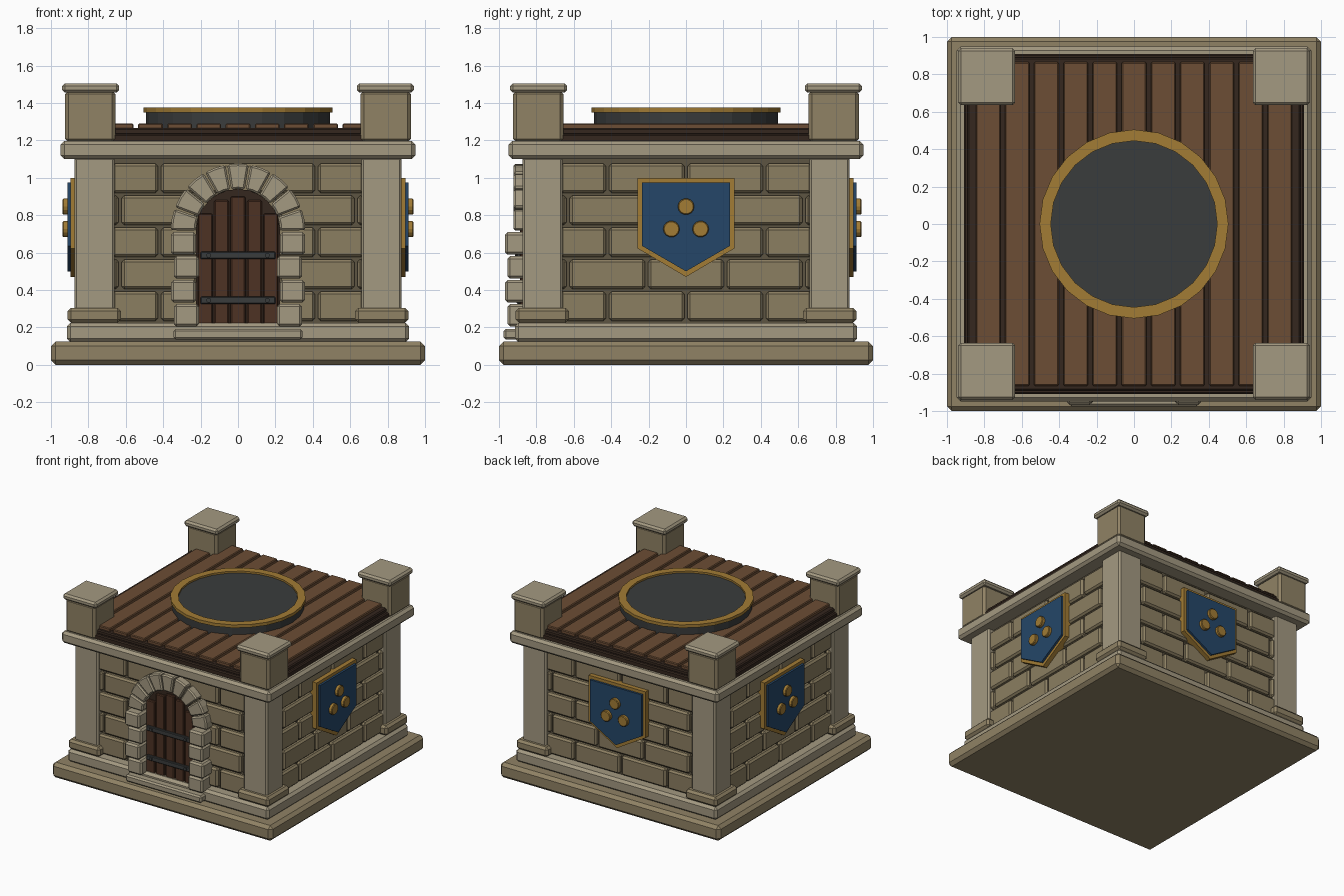
import bpy, bmesh
from math import sin, cos, pi, radians
from mathutils import Matrix

if "Cube" in bpy.data.objects:
    bpy.data.objects.remove(bpy.data.objects["Cube"])


def material(name, *rgb):
    m = bpy.data.materials.new(name)
    m.diffuse_color = (*rgb, 1)
    m.use_nodes = True
    m.node_tree.nodes["Principled BSDF"].inputs["Base Color"].default_value = m.diffuse_color
    return m


LIGHT = material("light_stone", .37, .32, .22)
STONE = material("stone", .28, .225, .13)
BRICK = material("brick", .26, .21, .12)
MORTAR = material("mortar", .11, .09, .055)
PLANK = material("roof_wood", .15, .075, .035)
DARK = material("dark_wood", .035, .02, .013)
DOOR = material("door_wood", .075, .032, .017)
IRON = material("iron", .042, .045, .045)
GOLD = material("gold", .36, .2, .035)
BLUE = material("blue", .018, .062, .14)


def finish(name, bm, mat, bevel=0.0, turn=0):
    bmesh.ops.recalc_face_normals(bm, faces=bm.faces)
    bm.transform(Matrix.Rotation(radians(turn), 4, 'Z'))
    me = bpy.data.meshes.new(name)
    bm.to_mesh(me)
    bm.free()
    me.materials.append(mat)
    ob = bpy.data.objects.new(name, me)
    bpy.context.collection.objects.link(ob)
    if bevel:
        mod = ob.modifiers.new("bevel", 'BEVEL')
        mod.width, mod.segments = bevel, 1
        mod.limit_method = 'ANGLE'
    return ob


def prisms(name, polys, y0, y1, mat, bevel=0.0, turn=0):
    """Extrude (x, z) outlines from y0 to y1."""
    bm = bmesh.new()
    for poly in polys:
        a = [bm.verts.new((x, y0, z)) for x, z in poly]
        b = [bm.verts.new((x, y1, z)) for x, z in poly]
        bm.faces.new(a)
        bm.faces.new(b[::-1])
        for i in range(len(a)):
            j = (i + 1) % len(a)
            bm.faces.new((a[i], b[i], b[j], a[j]))
    return finish(name, bm, mat, bevel, turn)


def rect(x0, x1, z0, z1):
    return [(x0, z0), (x1, z0), (x1, z1), (x0, z1)]


def circle(x, z, r, n):
    return [(x + r * cos(2 * pi * i / n), z + r * sin(2 * pi * i / n)) for i in range(n)]


def slab(name, half, z0, z1, mat, bevel=0.0):
    return prisms(name, [rect(-half, half, z0, z1)], -half, half, mat, bevel)


def corners(name, inner, outer, z0, z1, mat, bevel):
    for i in range(4):
        prisms(f"{name}_{i + 1}", [rect(inner, outer, z0, z1)], -outer, -inner, mat, bevel, i * 90)


# Stepped base, wall core and cornice
slab("base_plinth", 1.0, 0, .125, STONE, .025)
slab("upper_plinth", .915, .12, .225, LIGHT, .02)
slab("wall_core", .825, .2, 1.12, MORTAR)
slab("cornice", .948, 1.1, 1.197, LIGHT, .02)

# Corner pillars and roof posts
corners("pillar", .66, .875, .22, 1.11, LIGHT, .012)
corners("pillar_foot", .625, .912, .225, .305, STONE, .018)
corners("roof_post", .655, .925, 1.19, 1.465, STONE, .018)
corners("post_cap", .635, .94, 1.455, 1.505, LIGHT, .015)

# Brick courses in running bond on all four sides
for side in range(4):
    bricks = []
    for row in range(5):
        z = .235 + row * .171
        cuts = [-.42, 0, .42] if row % 2 == 0 else [-.63, -.21, .21, .63]
        edges = [-.68] + cuts + [.68]
        bricks += [rect(a + .008, b - .008, z, z + .157) for a, b in zip(edges, edges[1:])]
    prisms(f"brick_wall_{side + 1}", bricks, -.858, -.8, BRICK, .014, side * 90)

# Roof deck: dark frame, planks
slab("roof_frame_lower", .91, 1.19, 1.235, DARK, .008)
slab("roof_frame_upper", .89, 1.23, 1.265, DARK, .008)
prisms("roof_planks", [rect(x - .066, x + .066, 1.258, 1.29)
                       for x in (.156 * (i - 5) for i in range(11))], -.865, .865, PLANK, .006)

# Round platform with gold rim
N = 24
bm = bmesh.new()
bmesh.ops.create_cone(bm, cap_ends=True, segments=N, radius1=.493, radius2=.493, depth=.11,
                      matrix=Matrix.Translation((0, 0, 1.305)))
finish("platform_disc", bm, IRON)
bm = bmesh.new()
rings = [[bm.verts.new((r * sin(2 * pi * i / N), r * cos(2 * pi * i / N), z)) for i in range(N)]
         for r, z in ((.505, 1.35), (.505, 1.375), (.445, 1.375), (.445, 1.35))]
for k in range(4):
    p, q = rings[k], rings[(k + 1) % 4]
    for i in range(N):
        j = (i + 1) % N
        bm.faces.new((p[i], p[j], q[j], q[i]))
finish("platform_rim", bm, GOLD)

# Door: dark backing, planks, straps and rivets
CZ, R0, R1 = .715, .225, .36
arch = [(R0 * cos(pi * i / 12), CZ + R0 * sin(pi * i / 12)) for i in range(13)]
prisms("door_backing", [[(-R0, .2), (R0, .2)] + arch], -.868, -.82, DARK)
tops = (.81, .88, .9, .88, .81)
prisms("door_planks", [rect(.088 * (i - 2) - .039, .088 * (i - 2) + .039, .21, t)
                       for i, t in enumerate(tops)], -.888, -.85, DOOR, .006)
prisms("door_straps", [rect(-.2, .2, z - .02, z + .02) for z in (.345, .585)],
       -.905, -.88, IRON, .005)
prisms("strap_rivets", [circle(x, z, .013, 8) for x in (-.157, .157) for z in (.345, .585)],
       -.914, -.9, IRON)

# Door surround: threshold, alternating jamb stones, arch stones
prisms("threshold", [rect(-.345, .345, .135, .192)], -.975, -.85, LIGHT, .012)
for k, (out, front) in enumerate(((.345, .955), (.36, .968), (.345, .955), (.36, .968))):
    z = .205 + k * .128
    prisms(f"jamb_stones_{k + 1}", [rect(s * (.291 + out - .36) - .067, s * (.291 + out - .36) + .067,
                                         z, z + .12) for s in (-1, 1)],
           -front, -.83, LIGHT, .014)
stones = []
for k in range(9):
    a, b = radians(k * 20 + .8), radians(k * 20 + 19.2)
    stones.append([(r * cos(t), CZ + r * sin(t))
                   for r, t in ((R0, a), (R1, a), (R1, (a + b) / 2), (R1, b), (R0, b), (R0, (a + b) / 2))])
prisms("arch_stones", stones, -.922, -.83, LIGHT, .01)

# Shields on the right, back and left walls
for side, turn in (("right", 90), ("back", 180), ("left", 270)):
    prisms(f"{side}_shield_border", [[(-.258, 1.0), (-.258, .622), (0, .47), (.258, .622), (.258, 1.0)]],
           -.895, -.84, GOLD, 0, turn)
    prisms(f"{side}_shield_field", [[(-.235, .975), (-.235, .636), (0, .5), (.235, .636), (.235, .975)]],
           -.912, -.88, BLUE, 0, turn)
    prisms(f"{side}_shield_bosses", [circle(x, z, .044, 14)
                                     for x, z in ((0, .846), (-.078, .726), (.078, .726))],
           -.938, -.9, GOLD, .005, turn)
